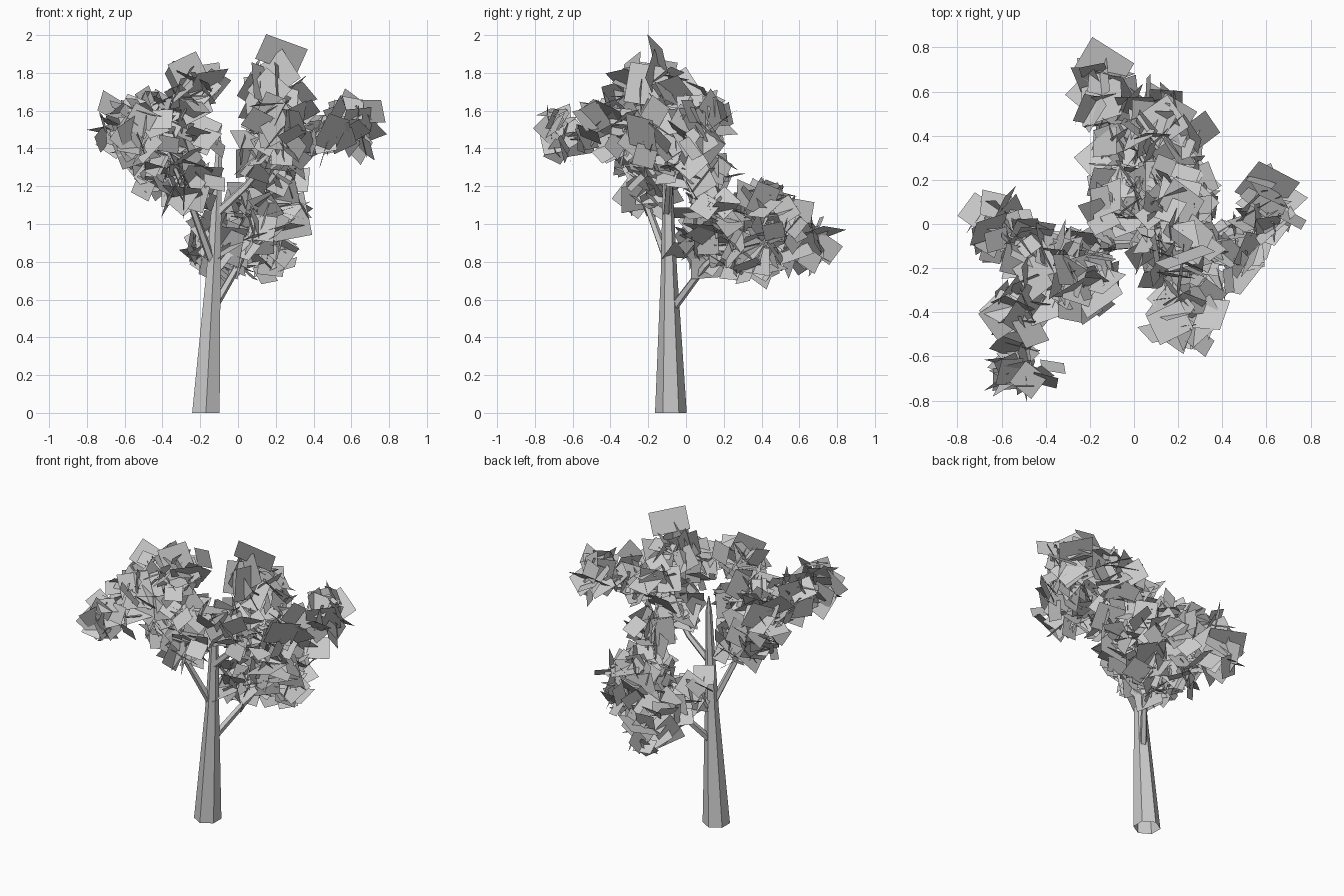
import bpy
import bmesh
import math
import random
from mathutils import Matrix, Quaternion, Vector

random.seed(11)

default_cube = bpy.data.objects.get("Cube")
if default_cube:
    bpy.data.objects.remove(default_cube, do_unlink=True)


def make_material(name, level):
    material = bpy.data.materials.new(name)
    material.use_nodes = True
    color = (level, level, level, 1)
    material.diffuse_color = color
    material.node_tree.nodes["Principled BSDF"].inputs["Base Color"].default_value = color
    return material


grey = make_material("plain grey", 0.6)


def finish(name, bm):
    mesh = bpy.data.meshes.new(name)
    bm.to_mesh(mesh)
    bm.free()
    mesh.materials.append(grey)
    thing = bpy.data.objects.new(name, mesh)
    bpy.context.collection.objects.link(thing)
    return thing


def tapered_limb(name, points, radii, sides=6, level_rings=False):
    """Loft rings of the given radii along a path; the lower end stays open."""
    bm = bmesh.new()
    path = [Vector(p) for p in points]
    rings = []
    for i, (centre, radius) in enumerate(zip(path, radii)):
        direction = path[min(i + 1, len(path) - 1)] - path[max(i - 1, 0)]
        turn = Vector((0, 0, 1)).rotation_difference(direction)
        if level_rings:
            turn = Quaternion()
        ring = []
        for k in range(sides):
            angle = math.pi / 2 + math.tau * k / sides
            offset = Vector((math.cos(angle), math.sin(angle), 0)) * radius
            ring.append(bm.verts.new(centre + turn @ offset))
        rings.append(ring)
    for low, high in zip(rings, rings[1:]):
        for k in range(sides):
            n = (k + 1) % sides
            bm.faces.new((low[k], low[n], high[n], high[k]))
    bm.faces.new(rings[-1])
    return finish(name, bm)


def random_turn():
    return Quaternion([random.gauss(0, 1) for _ in range(4)]).normalized()


def add_leaf(bm, centre, turn, width, height):
    corners = [(-1, -1), (1, -1), (1, 1), (-1, 1)]
    bm.faces.new([
        bm.verts.new(centre + turn @ Vector((a * width / 2, b * height / 2, 0)))
        for a, b in corners
    ])


def add_leaf_along(bm, centre, along, across):
    """Place a leaf by the directions and lengths of its two edges."""
    along, across = Vector(along), Vector(across)
    normal = along.cross(across).normalized()
    side = normal.cross(along).normalized()
    turn = Matrix((along.normalized(), side, normal)).transposed().to_quaternion()
    add_leaf(bm, Vector(centre), turn, along.length, across.length)


def leaf_clump(bm, centre, reach, count):
    """Scatter square leaves that stay inside a ball around the centre."""
    centre = Vector(centre)
    while count:
        size = random.uniform(reach / 2, reach)
        width, height = size, size * random.uniform(0.85, 1.15)
        offset = Vector([random.uniform(-reach, reach) for _ in range(3)])
        if offset.length + math.hypot(width, height) / 2 < reach * 1.1:
            add_leaf(bm, centre + offset, random_turn(), width, height)
            count -= 1


def grow_limb(side, path, clumps):
    """A branch, twigs to its three main clumps, and all of its leaves."""
    tapered_limb(side + "_branch", path, [.024, .019, .011], sides=5)
    for number, clump in enumerate(clumps[:3], 1):
        tapered_limb(f"{side}_twig_{number}", [path[-1], clump], [.011, .003], sides=4)
    bm = bmesh.new()
    for clump in clumps:
        leaf_clump(bm, clump, reach=.22, count=24)
    finish(side + "_leaves", bm)


# Trunk: a leaning six-sided taper
tapered_limb(
    "trunk",
    [(-.17, -.08, 0), (-.13, -.09, .75), (-.1, -.1, 1.4), (-.1, -.1, 1.5)],
    [.084, .043, .02, .004],
    level_rings=True,
)

# Low limb reaching to the back
grow_limb(
    "back",
    [(-.14, -.08, .54), (0, .1, .78), (.06, .25, .92)],
    [(.17, .41, 1.08), (-.13, .6, .91), (-.05, .08, .92), (.04, .17, .87),
     (.14, .3, .86), (-.07, .38, .87), (.2, .12, 1.03), (.06, .46, 1.03)],
)

# Limb on the model's right, bending forward
grow_limb(
    "right",
    [(-.13, -.09, .78), (-.24, -.2, 1.08), (-.38, -.28, 1.4)],
    [(-.6, .01, 1.51), (-.5, -.64, 1.47), (-.23, -.25, 1.7), (-.51, -.38, 1.52),
     (-.4, -.17, 1.29), (-.26, -.24, 1.43), (-.27, -.2, 1.2), (-.43, -.14, 1.58)],
)

# High limb on the model's left
grow_limb(
    "left",
    [(-.12, -.1, 1.05), (.04, -.09, 1.2), (.25, -.12, 1.45)],
    [(.19, -.13, 1.7), (.23, -.42, 1.53), (.6, .09, 1.53), (.43, -.15, 1.5),
     (.14, -.1, 1.37), (.2, .1, 1.27), (.22, -.25, 1.46), (.2, .05, 1.55)],
)

# Large outermost leaves at the crown and the back
bm = bmesh.new()
add_leaf_along(bm, (.23, -.15, 1.9), (.22, .08, -.08), (-.06, .03, -.13))
add_leaf_along(bm, (-.14, .71, .95), (.19, -.12, .02), (.1, .15, .06))
finish("outer_leaves", bm)
